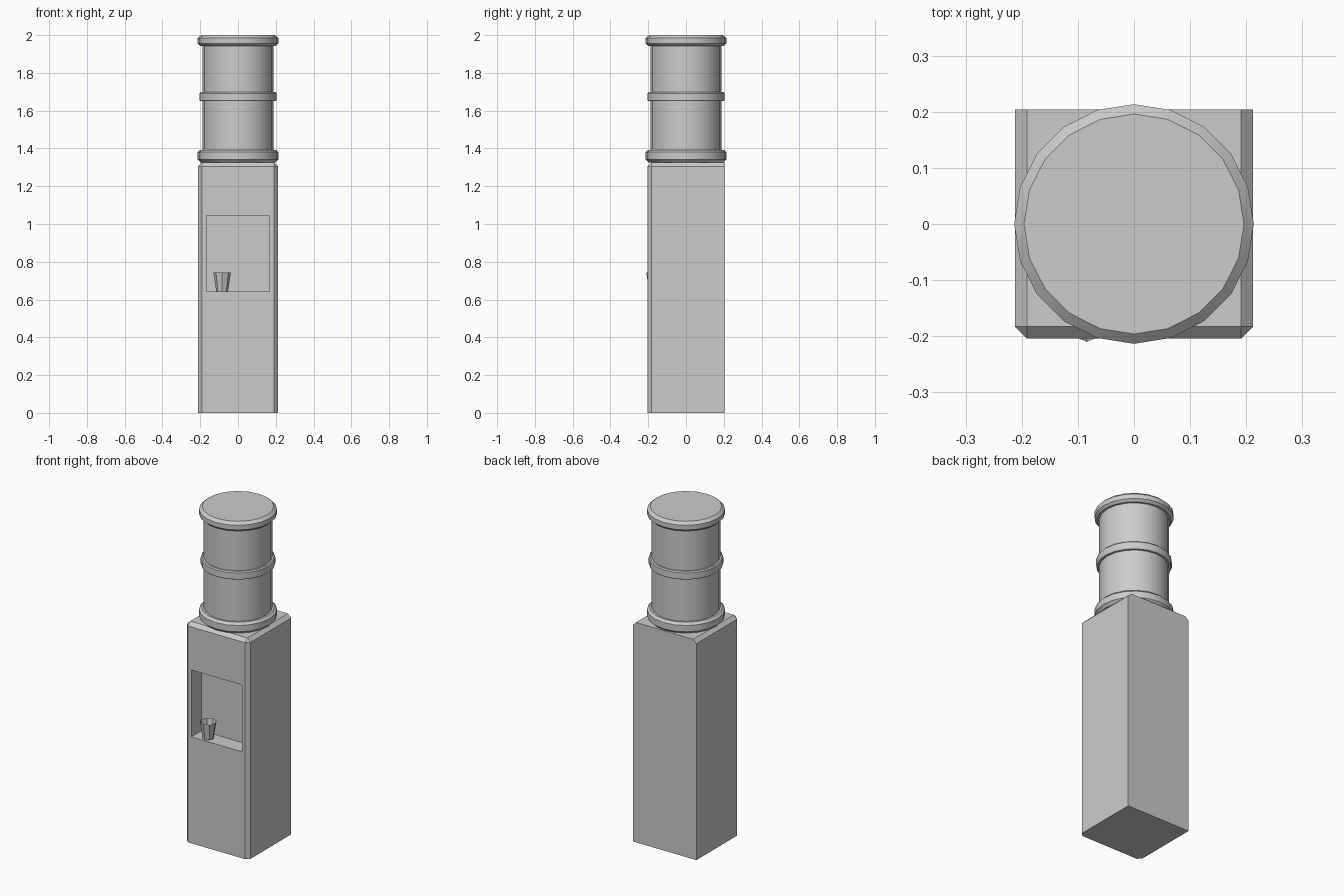
import bpy, bmesh
from math import cos, sin, tau, radians
from mathutils import Vector

if "Cube" in bpy.data.objects:
    bpy.data.objects.remove(bpy.data.objects["Cube"])


def finish(bm, name):
    bmesh.ops.recalc_face_normals(bm, faces=bm.faces)
    mesh = bpy.data.meshes.new(name)
    bm.to_mesh(mesh)
    bm.free()
    obj = bpy.data.objects.new(name, mesh)
    bpy.context.collection.objects.link(obj)
    return obj


def lathe(name, profile, sides, centre=(0, 0), close_top=True, smooth=False):
    """Revolve (radius, z) points, listed bottom to top, around a vertical axis."""
    bm = bmesh.new()
    rings = [[bm.verts.new((centre[0] + r * cos(tau * i / sides),
                            centre[1] + r * sin(tau * i / sides), z))
              for i in range(sides)] for r, z in profile]
    for low, high in zip(rings, rings[1:]):
        for i in range(sides):
            j = (i + 1) % sides
            bm.faces.new((low[i], low[j], high[j], high[i]))
    bm.faces.new(rings[0][::-1])
    if close_top:
        bm.faces.new(rings[-1])
    obj = finish(bm, name)
    if smooth:
        bpy.ops.object.select_all(action='DESELECT')
        obj.select_set(True)
        bpy.context.view_layer.objects.active = obj
        bpy.ops.object.shade_smooth_by_angle(angle=radians(30))
    return obj


# Cabinet: box with chamfered top and front edges, but a square back and base
W, FRONT, BACK, H, CHAMFER = 0.212, -0.204, 0.204, 1.326, 0.021
bm = bmesh.new()
bmesh.ops.create_cube(bm, size=1)
for v in bm.verts:
    v.co = Vector((W if v.co.x > 0 else -W,
                   BACK if v.co.y > 0 else FRONT,
                   H if v.co.z > 0 else 0))


def is_chamfered(edge):
    a, b = (v.co for v in edge.verts)
    at_top = min(a.z, b.z) > 0.5
    at_front = max(a.y, b.y) < 0
    at_back = min(a.y, b.y) > 0
    upright = abs(a.z - b.z) > 0.5
    return (at_top and not at_back) or (at_front and upright)


bmesh.ops.bevel(bm, geom=[e for e in bm.edges if is_chamfered(e)],
                offset=CHAMFER, segments=1, affect='EDGES')

# Dispensing recess: inset the front panel, fit it to size and push it in
bm.normal_update()
panel = max((f for f in bm.faces if f.normal.y < -0.99), key=lambda f: f.calc_area())
bmesh.ops.inset_individual(bm, faces=[panel], thickness=0.02)
for v in panel.verts:
    v.co.x = 0.168 if v.co.x > 0 else -0.168
    v.co.z = 1.045 if v.co.z > 0.6 else 0.642
pushed = bmesh.ops.extrude_discrete_faces(bm, faces=[panel])["faces"][0]
bmesh.ops.translate(bm, verts=pushed.verts, vec=(0, 0.098, 0))
finish(bm, "cabinet")

# Water bottle with three chamfered hoops
BODY = 0.188
bottle = [(0.197, 1.326), (0.2135, 1.342), (0.2135, 1.38), (0.2, 1.393), (BODY, 1.393),
          (BODY, 1.65), (0.2, 1.65), (0.204, 1.656), (0.204, 1.692), (0.198, 1.698),
          (BODY, 1.698), (BODY, 1.943), (0.2, 1.943), (0.2135, 1.956), (0.2135, 1.984),
          (0.196, 2.0)]
lathe("water_bottle", bottle, 20, smooth=True)

# Paper cup standing in the recess
lathe("cup", [(0.031, 0.643), (0.046, 0.742)], 8, centre=(-0.084, -0.164), close_top=False)
